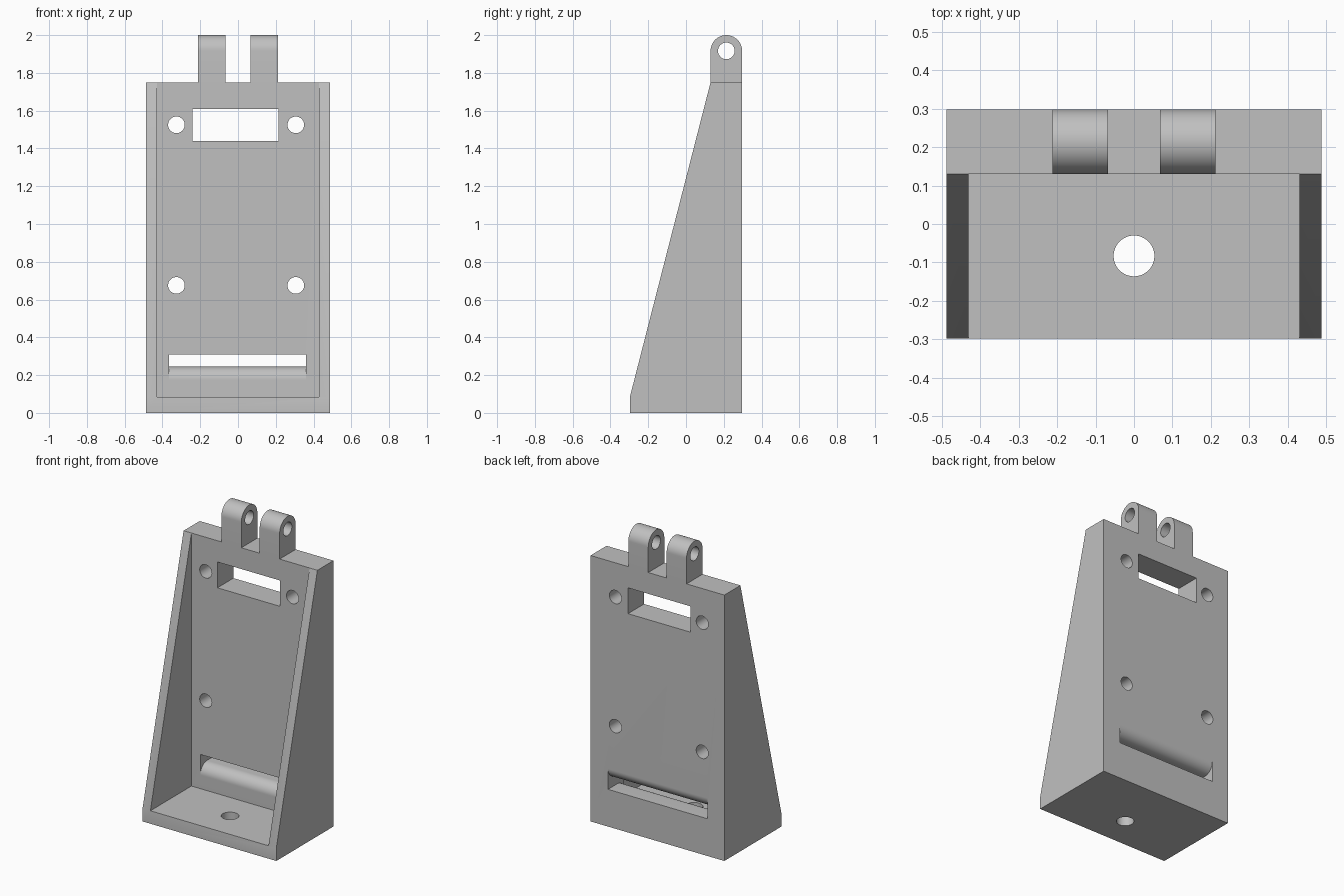
import bpy, bmesh, math

cube = bpy.data.objects.get("Cube")
if cube:
    bpy.data.objects.remove(cube, do_unlink=True)

W, WALL = 0.487, 0.43            # half width, inner half width
FRONT, PLATE, BACK = -0.297, 0.13, 0.297
FLOOR, TOP = 0.085, 1.75

grey = bpy.data.materials.new("light_grey")
grey.use_nodes = True
colour = (0.53, 0.53, 0.53, 1)
grey.diffuse_color = colour
grey.node_tree.nodes["Principled BSDF"].inputs["Base Color"].default_value = colour


def prism(name, profile, x0, x1):
    """Extrude a closed (y, z) profile along x."""
    bm = bmesh.new()
    face = bm.faces.new([bm.verts.new((x0, y, z)) for y, z in profile])
    ext = bmesh.ops.extrude_face_region(bm, geom=[face])
    verts = [v for v in ext["geom"] if isinstance(v, bmesh.types.BMVert)]
    bmesh.ops.translate(bm, verts=verts, vec=(x1 - x0, 0, 0))
    bmesh.ops.recalc_face_normals(bm, faces=bm.faces)
    mesh = bpy.data.meshes.new(name)
    bm.to_mesh(mesh)
    bm.free()
    mesh.materials.append(grey)
    obj = bpy.data.objects.new(name, mesh)
    bpy.context.collection.objects.link(obj)
    return obj


def box(name, x0, x1, y0, y1, z0, z1):
    return prism(name, [(y0, z0), (y1, z0), (y1, z1), (y0, z1)], x0, x1)


def rod(radius, length, location, rotation=(0, 0, 0)):
    bpy.ops.mesh.primitive_cylinder_add(vertices=48, radius=radius, depth=length,
                                        location=location, rotation=rotation)
    obj = bpy.context.object
    obj.data.materials.append(grey)
    return obj


def select(obj):
    bpy.ops.object.select_all(action='DESELECT')
    obj.select_set(True)
    bpy.context.view_layer.objects.active = obj


def cut(target, cutter):
    """Subtract the cutter, then remove it."""
    select(target)
    mod = target.modifiers.new("cut", 'BOOLEAN')
    mod.operation = 'DIFFERENCE'
    mod.solver = 'EXACT'
    mod.object = cutter
    bpy.ops.object.modifier_apply(modifier=mod.name)
    bpy.data.objects.remove(cutter, do_unlink=True)


def arc(cy, cz, r, start, end, steps):
    angles = [math.radians(start + (end - start) * i / steps) for i in range(steps + 1)]
    return [(cy + r * math.cos(a), cz + r * math.sin(a)) for a in angles]


def finish(obj):
    select(obj)
    bpy.ops.object.shade_smooth_by_angle(angle=math.radians(30))


# Wedge-shaped body, hollowed to leave the floor, side walls and back plate
body = prism("bracket_body", [(FRONT, 0), (BACK, 0), (BACK, TOP), (PLATE, TOP),
                              (FRONT, FLOOR)], -W, W)
cut(body, box("cavity", -WALL, WALL, FRONT - 0.2, PLATE, FLOOR, TOP + 0.2))

# Upper window
cut(body, box("window", -0.241, 0.214, PLATE - 0.1, BACK + 0.1, 1.44, 1.61))

# Lower slot with a rounded lower front lip and a rounded upper back lip
low, high, lip = 0.245, 0.31, 0.07
slot = [(PLATE - 0.1, high), (PLATE - 0.1, low - lip)]
slot += arc(PLATE + lip, low - lip, lip, 180, 90, 14)
slot += [(BACK + 0.1, low), (BACK + 0.1, high + lip)]
slot += arc(BACK - lip, high + lip, lip, 0, -90, 14)
cut(body, prism("slot", slot, -0.365, 0.36))

# Four screw holes in the plate, one in the floor
for x in (-0.326, 0.306):
    for z in (0.675, 1.525):
        cut(body, rod(0.044, 0.4, (x, 0.21, z), (math.pi / 2, 0, 0)))
cut(body, rod(0.053, 0.4, (0, -0.083, 0)))
finish(body)

# Pair of rounded hinge lugs with a pin hole
radius = (BACK - PLATE) / 2
mid_y, mid_z = (BACK + PLATE) / 2, 2 - radius
for name, x0, x1 in (("right_lug", -0.212, -0.067), ("left_lug", 0.067, 0.212)):
    lug = prism(name, [(PLATE, TOP), (BACK, TOP)] + arc(mid_y, mid_z, radius, 0, 180, 32),
                x0, x1)
    cut(lug, rod(0.044, 0.4, ((x0 + x1) / 2, mid_y, mid_z), (0, math.pi / 2, 0)))
    finish(lug)
